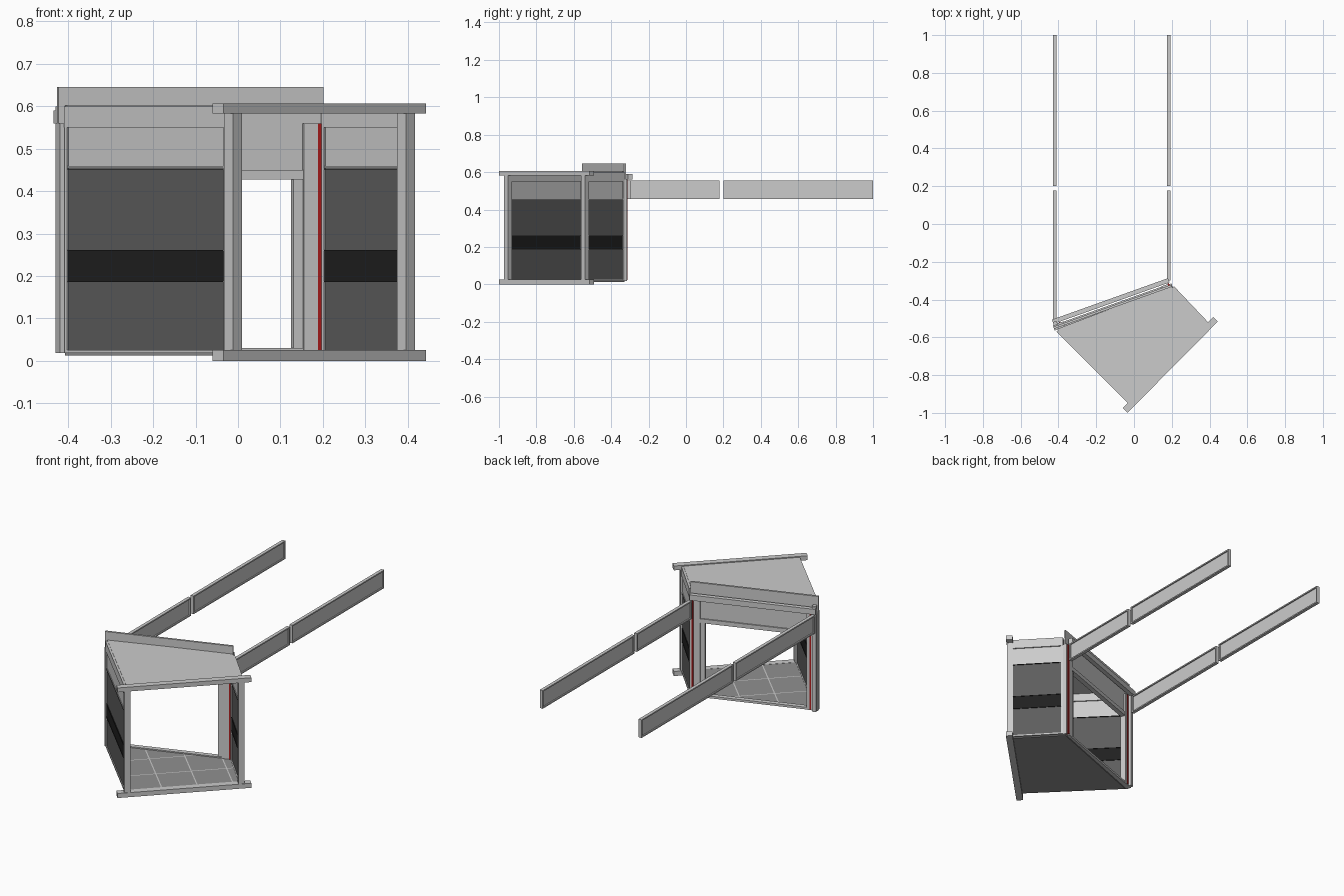
import bpy, bmesh
from math import atan2
from mathutils import Vector, Matrix

cube = bpy.data.objects.get("Cube")
if cube:
    bpy.data.objects.remove(cube, do_unlink=True)


def material(name, rgb):
    m = bpy.data.materials.new(name)
    m.use_nodes = True
    m.diffuse_color = (*rgb, 1)
    m.node_tree.nodes["Principled BSDF"].inputs["Base Color"].default_value = (*rgb, 1)
    return m


LIGHT = material("light_grey", (0.6, 0.6, 0.6))
DARK = material("dark_grey", (0.11, 0.11, 0.11))
BLACK = material("black", (0.014, 0.014, 0.014))
RED = material("red", (0.42, 0.012, 0.012))
TILE = material("tile_grey", (0.28, 0.28, 0.28))


def finish(name, bm, *mats):
    mesh = bpy.data.meshes.new(name)
    bm.to_mesh(mesh)
    bm.free()
    for m in mats:
        mesh.materials.append(m)
    obj = bpy.data.objects.new(name, mesh)
    bpy.context.collection.objects.link(obj)
    return obj


def beam(name, p, q, z0, z1, width, mat, extend=0.0):
    """Upright box that runs between two plan points."""
    p, q = Vector(p), Vector(q)
    d, mid = q - p, (p + q) / 2
    bm = bmesh.new()
    bmesh.ops.create_cube(bm, size=1, matrix=(
        Matrix.Translation((mid.x, mid.y, (z0 + z1) / 2))
        @ Matrix.Rotation(atan2(d.y, d.x), 4, "Z")
        @ Matrix.Diagonal((d.length + 2 * extend, width, z1 - z0, 1))))
    return finish(name, bm, mat)


def slab(name, corners, z0, z1, *mats):
    """Flat plate with a polygon outline."""
    bm = bmesh.new()
    face = bm.faces.new([bm.verts.new((x, y, z0)) for x, y in corners])
    top = bmesh.ops.extrude_face_region(bm, geom=[face])["geom"]
    bmesh.ops.translate(bm, vec=(0, 0, z1 - z0),
                        verts=[v for v in top if isinstance(v, bmesh.types.BMVert)])
    bmesh.ops.recalc_face_normals(bm, faces=bm.faces)
    return finish(name, bm, *mats)


# Plan corners: front, left, back, right
A, B = Vector((-0.012, -0.952)), Vector((0.396, -0.54))
C, D = Vector((0.195, -0.328)), Vector((-0.408, -0.556))
along = (B - A).normalized()
out_back = Vector((-0.336, 0.942))


def back(x, off=0.0):
    """Point on the back doorway line, moved outwards by off."""
    return Vector((x, -0.33 + 0.357 * (x - 0.19))) + out_back * off


# Floor with light joints, and roof plate
floor = slab("tiled_floor", (A, B, C, D), 0.012, 0.024, TILE, LIGHT)
bm = bmesh.new()
bm.from_mesh(floor.data)
normals = (Vector((along.x, along.y, 0)), Vector((-along.y, along.x, 0)))
origin = Vector((A.x, A.y, 0))
PITCH, JOINT = 0.18, 0.003
for n in normals:
    for i in range(1, 4):
        for s in (-JOINT, JOINT):
            bmesh.ops.bisect_plane(bm, geom=bm.verts[:] + bm.edges[:] + bm.faces[:],
                                   plane_co=origin + n * (i * PITCH + s), plane_no=n)
for f in bm.faces:
    c = f.calc_center_median() - origin
    offsets = [abs((c.dot(n) + PITCH / 2) % PITCH - PITCH / 2) for n in normals]
    inside = [c.dot(n) > PITCH / 2 for n in normals]
    if f.normal.z > 0.5 and any(o < JOINT and k for o, k in zip(offsets, inside)):
        f.material_index = 1
bm.to_mesh(floor.data)
bm.free()
slab("roof_plate", (A, B, C, D), 0.594, 0.602, LIGHT)

# Open front side: sill, top beam and two posts
beam("front_sill", A, B, 0, 0.025, 0.035, LIGHT, 0.05)
beam("front_top_beam", A, B, 0.583, 0.607, 0.035, LIGHT, 0.05)
for name, p in (("front_post", A), ("side_post", B)):
    beam(name, p - along * 0.015, p + along * 0.015, 0.025, 0.583, 0.03, LIGHT)

# Two panelled walls
BANDS = (("lower_panel", 0.025, 0.187, DARK), ("stripe_panel", 0.187, 0.26, BLACK),
         ("upper_panel", 0.26, 0.452, DARK), ("top_panel", 0.452, 0.552, LIGHT))
for side, p, q in (("right", D, A), ("left", B, C)):
    d = (q - p).normalized()
    p, q = p + d * 0.008, q - d * 0.012
    for name, z0, z1, mat in BANDS:
        beam(f"{side}_{name}", p, q, z0, z1, 0.014 if mat is BLACK else 0.01, mat)
    for z in (0.187, 0.26, 0.452):
        beam(f"{side}_panel_joint", p, q, z - 0.0015, z + 0.0015, 0.018, BLACK)
    beam(f"{side}_bottom_rail", p, q, 0.018, 0.026, 0.02, LIGHT)
    beam(f"{side}_top_rail", p, q, 0.55, 0.6, 0.022, LIGHT)
    beam(f"{side}_window_sill", p, q, 0.454, 0.459, 0.016, LIGHT)
    for e, s in ((p, 1), (q, -1)):
        beam(f"{side}_wall_end", e, e + d * s * 0.009, 0.025, 0.555, 0.02, LIGHT)

# Back doorway: jambs, red seals, header, threshold and fascia
beam("right_jamb", back(-0.425), back(-0.37), 0.018, 0.56, 0.03, LIGHT)
beam("right_jamb_cover", back(-0.42, 0.02), back(-0.4, 0.02), 0.018, 0.6, 0.02, LIGHT)
beam("left_jamb", back(0.15), back(0.183), 0.018, 0.56, 0.03, LIGHT)
beam("left_jamb_step", back(0.128), back(0.152), 0.018, 0.43, 0.018, LIGHT)
beam("left_jamb_cover", back(0.192), back(0.202), 0.018, 0.56, 0.024, LIGHT)
for x in (-0.388, 0.187):
    beam("red_seal", back(x - 0.004), back(x + 0.004), 0.022, 0.56, 0.036, RED)
beam("door_header", back(-0.4), back(0.18), 0.44, 0.575, 0.012, LIGHT)
beam("door_header_lip", back(-0.37), back(0.17), 0.427, 0.45, 0.026, LIGHT)
beam("door_threshold", back(-0.37), back(0.15), 0.018, 0.03, 0.026, LIGHT)
beam("back_outer_beam", back(-0.42, 0.032), back(0.195, 0.032), 0.56, 0.59, 0.024, LIGHT)
beam("back_fascia", back(-0.425), back(0.2), 0.56, 0.645, 0.012, LIGHT)

# Long guide rails: thin web framed by flanges
Z0, Z1, FLANGE = 0.455, 0.555, 0.007
for side, x, start in (("right", -0.42, -0.51), ("left", 0.183, -0.3)):
    for y0, y1 in ((start, 0.178), (0.2, 1.0)):
        ends = (x, y0), (x, y1)
        beam(f"{side}_guide_web", *ends, Z0, Z1, 0.005, LIGHT)
        for z in (Z0, Z1 - FLANGE):
            beam(f"{side}_guide_flange", *ends, z, z + FLANGE, 0.018, LIGHT)
        for y in (y0, y1 - FLANGE):
            beam(f"{side}_guide_end", (x, y), (x, y + FLANGE), Z0, Z1, 0.018, LIGHT)
